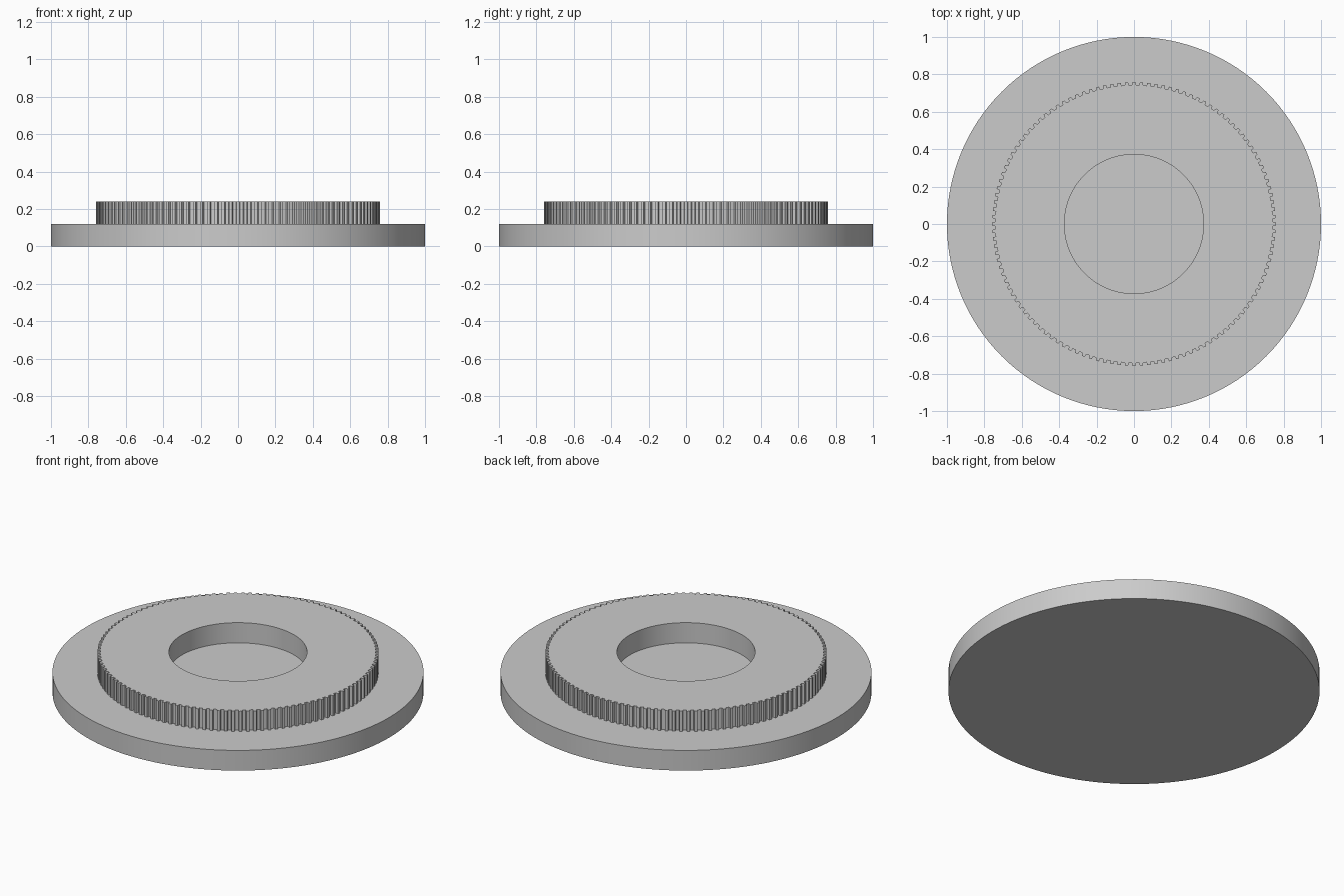
import bpy
import bmesh
from math import cos, sin, pi

cube = bpy.data.objects.get("Cube")
if cube:
    bpy.data.objects.remove(cube, do_unlink=True)

DISC_R, HOLE_R = 1.0, 0.372
ROOT_R, TIP_R = 0.742, 0.758
STEP = 0.12
TEETH = 120

grey = bpy.data.materials.new("light grey")
grey.use_nodes = True
colour = (0.6, 0.6, 0.6, 1)
grey.diffuse_color = colour
grey.node_tree.nodes["Principled BSDF"].inputs["Base Color"].default_value = colour


def finish(name, bm):
    bmesh.ops.recalc_face_normals(bm, faces=bm.faces)
    mesh = bpy.data.meshes.new(name)
    bm.to_mesh(mesh)
    bm.free()
    mesh.materials.append(grey)
    obj = bpy.data.objects.new(name, mesh)
    bpy.context.collection.objects.link(obj)
    bpy.ops.object.select_all(action='DESELECT')
    obj.select_set(True)
    bpy.context.view_layer.objects.active = obj
    bpy.ops.object.shade_smooth_by_angle(angle=pi / 9)
    return obj


def ring(bm, points, z):
    return [bm.verts.new((r * cos(a), r * sin(a), z)) for r, a in points]


def bridge(bm, lower, upper):
    n = len(lower)
    for i in range(n):
        j = (i + 1) % n
        bm.faces.new((lower[i], lower[j], upper[j], upper[i]))


# Flat base disc
bm = bmesh.new()
circle = [(DISC_R, 2 * pi * i / 128) for i in range(128)]
bottom, top = ring(bm, circle, 0), ring(bm, circle, STEP)
bridge(bm, bottom, top)
bm.faces.new(bottom)
bm.faces.new(top)
finish("base_disc", bm)

# Toothed ring: two root points and two tip points per tooth
pitch = 2 * pi / TEETH
tooth = [(ROOT_R, -0.44), (ROOT_R, -0.28), (TIP_R, -0.2), (TIP_R, 0.2), (ROOT_R, 0.28), (ROOT_R, 0.44)]
outline = [(r, (i + f) * pitch) for i in range(TEETH) for r, f in tooth]
bore = [(HOLE_R, a) for r, a in outline]
bm = bmesh.new()
rings = [ring(bm, pts, z) for pts, z in
         ((outline, STEP), (outline, 2 * STEP), (bore, 2 * STEP), (bore, STEP))]
for k in range(3):
    bridge(bm, rings[k], rings[k + 1])
finish("toothed_ring", bm)
